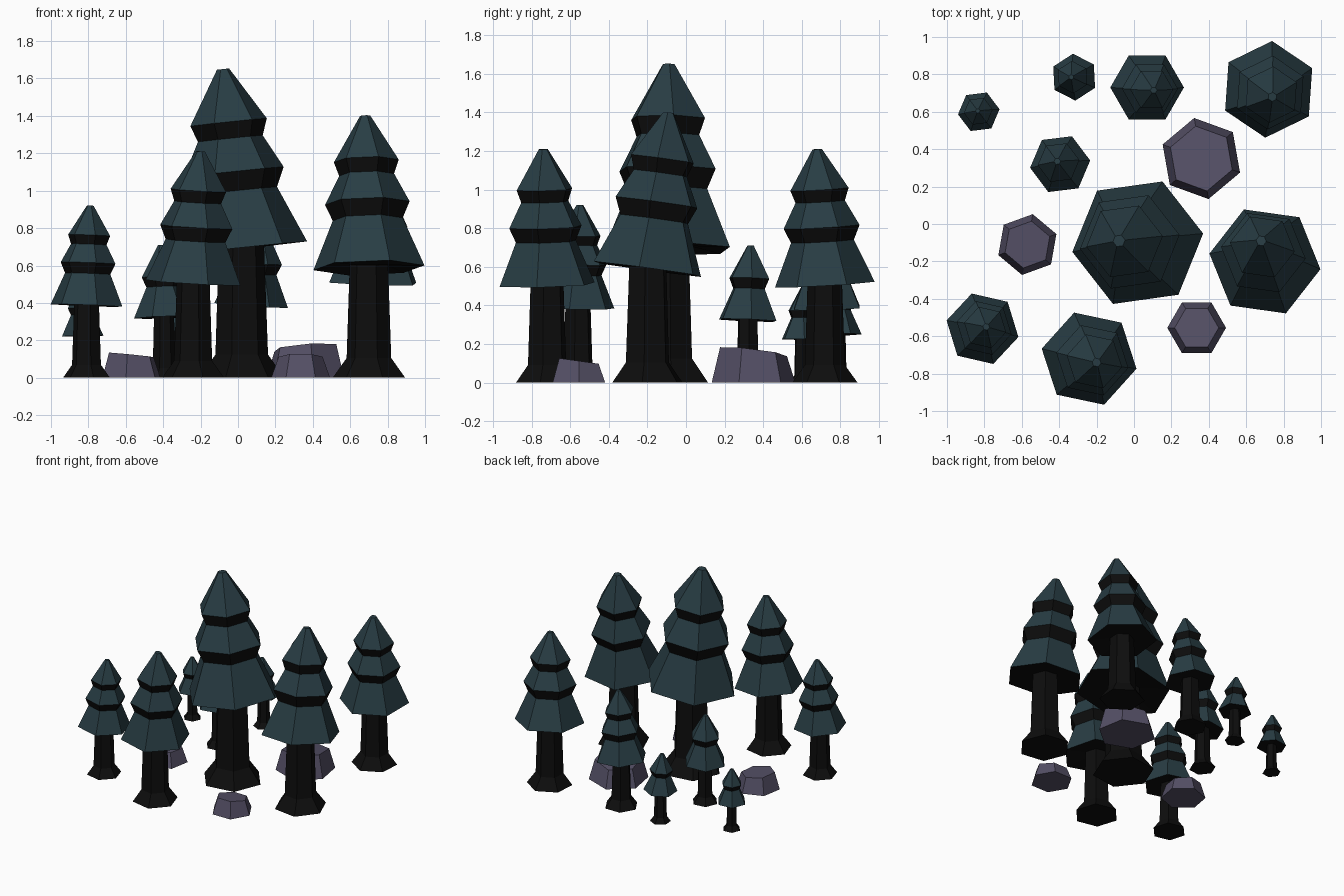
import bpy, bmesh
from math import sin, cos, radians

if "Cube" in bpy.data.objects:
    bpy.data.objects.remove(bpy.data.objects["Cube"])

SIDES = 6


def material(name, rgb):
    m = bpy.data.materials.new(name)
    m.diffuse_color = (*rgb, 1)
    m.use_nodes = True
    m.node_tree.nodes["Principled BSDF"].inputs["Base Color"].default_value = m.diffuse_color
    return m


needles = material("dark_teal_needles", (0.021, 0.046, 0.057))
bark = material("black_bark", (0.004, 0.004, 0.004))
stone = material("purple_grey_stone", (0.09, 0.08, 0.133))


def ring(bm, centre, r, z, rot, slope=(0, 0)):
    """Hexagonal ring; slope tilts it out of the horizontal."""
    out = []
    for i in range(SIDES):
        a = radians(rot) + radians(360 / SIDES) * i
        dx, dy = r * cos(a), r * sin(a)
        out.append(bm.verts.new((centre[0] + dx, centre[1] + dy,
                                 z + slope[0] * dx + slope[1] * dy)))
    return out


def loft(name, bm, rings, mats, bands):
    """Skin the rings bottom to top; bands gives the material of each strip."""
    bm.faces.new(rings[0][::-1])
    for lo, hi, band in zip(rings, rings[1:], bands):
        for i in range(SIDES):
            j = (i + 1) % SIDES
            bm.faces.new((lo[i], lo[j], hi[j], hi[i])).material_index = band
    top = bm.faces.new(rings[-1])
    top.material_index = len(mats) - 1
    bmesh.ops.recalc_face_normals(bm, faces=bm.faces[:])
    me = bpy.data.meshes.new(name)
    bm.to_mesh(me)
    bm.free()
    for m in mats:
        me.materials.append(m)
    bpy.context.collection.objects.link(bpy.data.objects.new(name, me))


# Profiles for a tree of height 1: (radius, z, material of the strip above)
TRUNK = [(0.14, 0, 0), (0.086, 0.075, 0)]
THREE_TIERS = TRUNK + [(0.074, 0.43, 0),
                       (0.214, 0.42, 1), (0.135, 0.605, 0),
                       (0.163, 0.667, 1), (0.106, 0.775, 0),
                       (0.125, 0.828, 1), (0.02, 1.0, 1)]
TWO_TIERS = TRUNK + [(0.076, 0.47, 0),
                     (0.228, 0.455, 1), (0.125, 0.685, 0),
                     (0.158, 0.76, 1), (0.025, 1.0, 1)]


def tree(name, base, apex, height, rot, profile):
    bm = bmesh.new()
    lean = [a - b for a, b in zip(apex, base)]
    start = profile[3][1]                      # height where the crown begins
    crown = height * (1 - start)
    rings = []
    for k, (r, z, _) in enumerate(profile):
        t = max(0, (z - start) / (1 - start))
        c = (base[0] + lean[0] * t, base[1] + lean[1] * t)
        slope = [-d / crown for d in lean] if k > 2 else (0, 0)
        rings.append(ring(bm, c, r * height, z * height, rot, slope))
    loft(name, bm, rings, [bark, needles], [p[2] for p in profile])


def rock(name, base, r, height, rot, top_scale, slope):
    bm = bmesh.new()
    rings = [ring(bm, base, r, 0, rot),
             ring(bm, base, r * top_scale, height, rot, slope)]
    loft(name, bm, rings, [stone], [0])


# Tall pines with three tiers
tree("giant_pine", (0.02, -0.10), (-0.08, -0.09), 1.65, 8, THREE_TIERS)
tree("right_pine", (0.70, -0.20), (0.68, -0.09), 1.40, -8, THREE_TIERS)
tree("front_pine", (-0.24, -0.72), (-0.20, -0.74), 1.21, -12, THREE_TIERS)
tree("back_right_pine", (0.72, 0.72), (0.74, 0.68), 1.21, 26, THREE_TIERS)
tree("front_left_pine", (-0.81, -0.56), (-0.79, -0.55), 0.92, -13, THREE_TIERS)
tree("back_pine", (0.07, 0.73), (0.105, 0.715), 0.92, 0, THREE_TIERS)

# Young pines with two tiers
tree("left_sapling", (-0.395, 0.32), (-0.41, 0.335), 0.71, 7, TWO_TIERS)
tree("back_sapling", (-0.32, 0.785), (-0.335, 0.785), 0.55, 33, TWO_TIERS)
tree("corner_sapling", (-0.83, 0.60), (-0.835, 0.605), 0.49, 7, TWO_TIERS)

# Boulders
rock("large_boulder", (0.36, 0.35), 0.22, 0.16, -20, 0.8, (0.08, -0.12))
rock("left_boulder", (-0.57, -0.11), 0.165, 0.122, 20, 0.77, (-0.1, -0.02))
rock("front_boulder", (0.335, -0.555), 0.157, 0.112, 0, 0.75, (0.0, -0.14))
